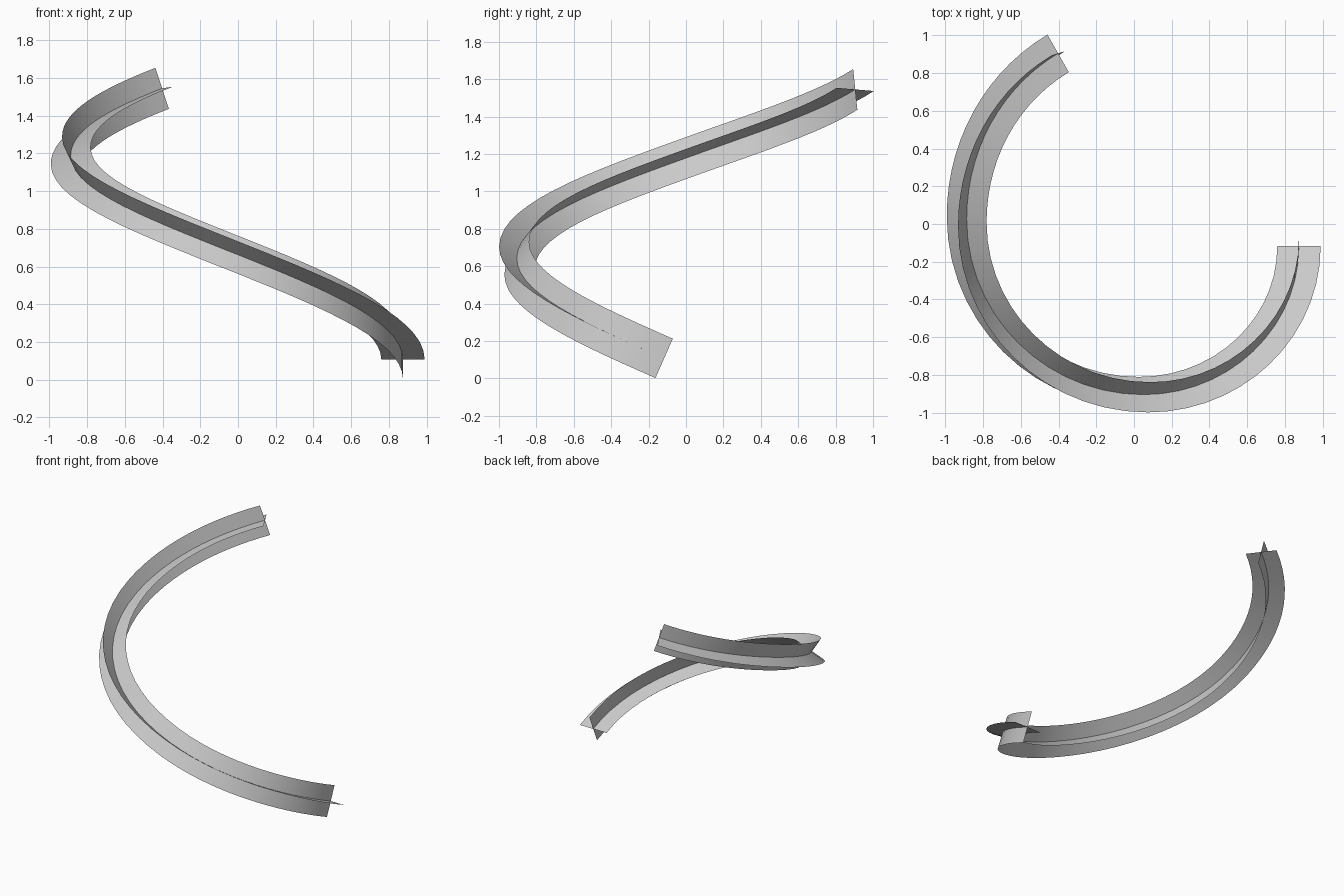
import bpy, bmesh
from mathutils import Vector
from mathutils.geometry import interpolate_bezier

if "Cube" in bpy.data.objects:
    bpy.data.objects.remove(bpy.data.objects["Cube"])

HALF = 0.115     # half width of each strip
STEPS = 14       # divisions per path span

# rising spiral path: point, horizontal direction, slope, handle length in, out
knots = [
    ((0.875, -0.117, 0.107), (0, -1), 0.44, 0, 0.436),
    ((0.05, -0.905, 0.642), (-1, 0), 0.40, 0.455, 0.517),
    ((-0.8875, 0.025, 1.187), (0, 1), 0.36, 0.513, 0.36),
    ((-0.4025, 0.905, 1.545), (0.857, 0.515), 0.335, 0.36, 0),
]
path = []
for (p, d, s, _, out), (q, e, r, inn, _) in zip(knots, knots[1:]):
    p, q = Vector(p), Vector(q)
    span = interpolate_bezier(p, p + Vector((*d, s)) * out,
                              q - Vector((*e, r)) * inn, q, STEPS + 1)
    path += span if not path else span[1:]

# tangents along the path, exact at both ends
tangents = [(path[min(i + 1, len(path) - 1)] - path[max(i - 1, 0)]).normalized()
            for i in range(len(path))]
for i, k in ((0, 0), (-1, -1)):
    tangents[i] = Vector((*knots[k][1], knots[k][2])).normalized()

# minimum-twist frame carried along the path
side = Vector((1, 0, 0))
frames = []
for i, t in enumerate(tangents):
    if i:
        side = tangents[i - 1].rotation_difference(t) @ side
    side = (side - t * side.dot(t)).normalized()
    frames.append((side.copy(), t.cross(side)))


def strip(name, axis):
    bm = bmesh.new()
    rows = [[bm.verts.new(p + f[axis] * HALF * k) for k in (-1, 1)]
            for p, f in zip(path, frames)]
    for a, b in zip(rows, rows[1:]):
        bm.faces.new((a[0], a[1], b[1], b[0])).smooth = True
    mesh = bpy.data.meshes.new(name)
    bm.to_mesh(mesh)
    bm.free()
    bpy.context.collection.objects.link(bpy.data.objects.new(name, mesh))


# two strips crossing along the spiral
strip("flat_strip", 0)
strip("upright_strip", 1)
